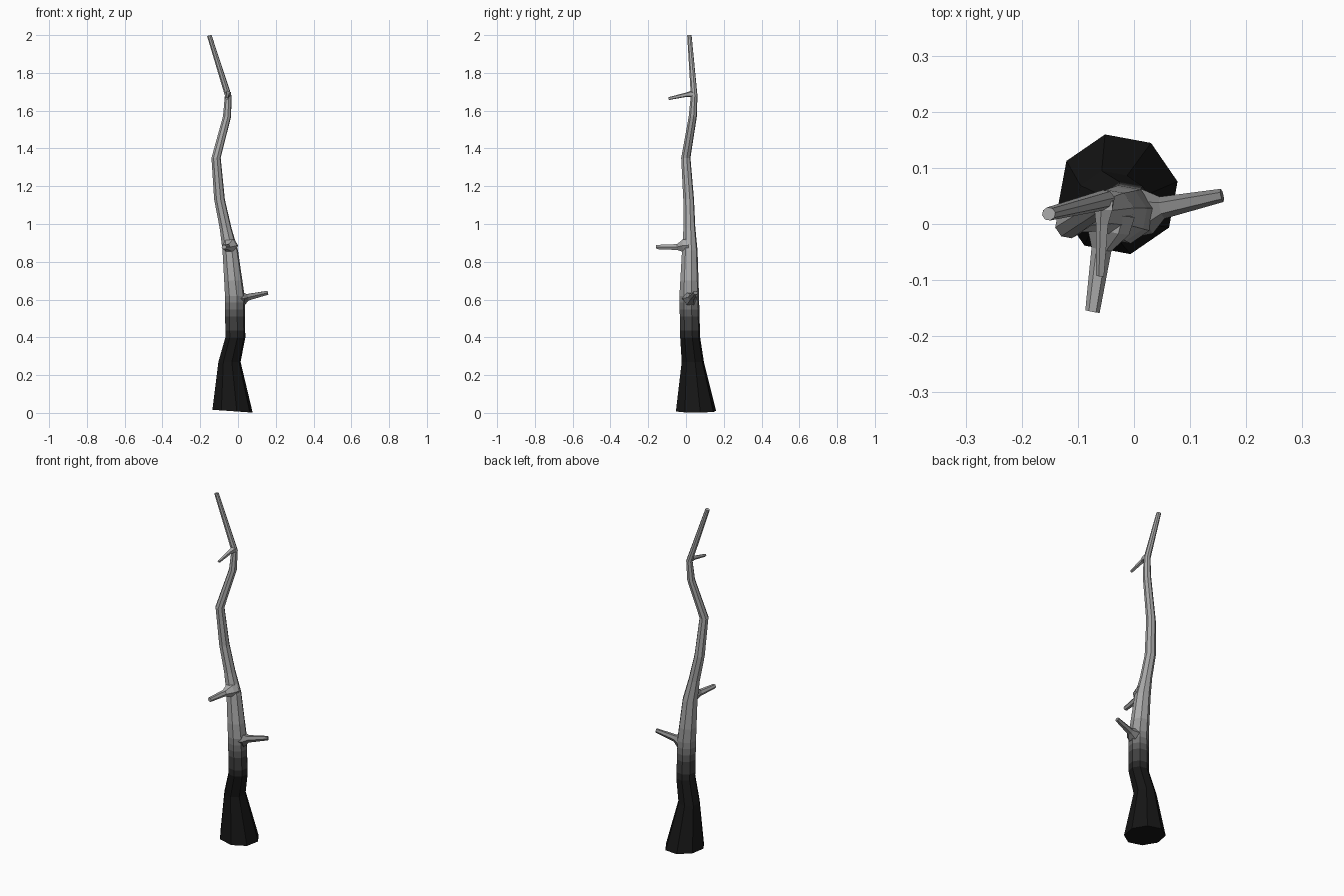
import bpy, bmesh, math
from mathutils import Vector

if "Cube" in bpy.data.objects:
    bpy.data.objects.remove(bpy.data.objects["Cube"])

# bark tones from charred base to bare grey wood
TONES = [0.008, 0.02, 0.05, 0.10, 0.17, 0.25, 0.33, 0.40]
Z_DARK, Z_GREY = 0.38, 0.72
mats = []
for i, t in enumerate(TONES):
    m = bpy.data.materials.new(f"bark_{i}")
    m.diffuse_color = (t, t, t, 1)
    m.use_nodes = True
    m.node_tree.nodes["Principled BSDF"].inputs["Base Color"].default_value = m.diffuse_color
    mats.append(m)


def tone(z):
    f = (z - Z_DARK) / (Z_GREY - Z_DARK)
    return max(0, min(len(TONES) - 1, round(f * (len(TONES) - 1))))


def tube(name, rings, sides, u, v, turn=0.0, tilt=None):
    """Capped tube through rings of (x, y, z, radius), each lying in the u-v plane."""
    bm = bmesh.new()
    loops = []
    for k, (x, y, z, r) in enumerate(rings):
        loop = []
        for i in range(sides):
            a = turn + 2 * math.pi * i / sides
            p = Vector((x, y, z)) + r * (math.cos(a) * u + math.sin(a) * v)
            if tilt:
                p.z += tilt[k] * (p.x - x)
            loop.append(bm.verts.new(p))
        loops.append(loop)
    for a, b in zip(loops, loops[1:]):
        for i in range(sides):
            j = (i + 1) % sides
            bm.faces.new((a[i], a[j], b[j], b[i]))
    bm.faces.new(loops[0][::-1])
    bm.faces.new(loops[-1])
    bmesh.ops.recalc_face_normals(bm, faces=bm.faces)
    me = bpy.data.meshes.new(name)
    for m in mats:
        me.materials.append(m)
    for f in bm.faces:
        f.material_index = tone(f.calc_center_median().z)
    bm.to_mesh(me)
    bm.free()
    ob = bpy.data.objects.new(name, me)
    bpy.context.collection.objects.link(ob)


# trunk: main bends
bends = [(-.029, .053, .009, .109), (-.045, .036, .27, .060), (-.014, .022, .40, .054),
         (-.017, .017, .62, .053), (-.041, .020, .86, .042), (-.066, .018, .98, .032),
         (-.098, .014, 1.13, .029), (-.116, -.001, 1.35, .025), (-.058, .036, 1.57, .022),
         (-.052, .043, 1.68, .018), (-.152, .018, 1.998, .012)]

# extra rings carry the colour fade between the bends
rings = []
for a, b in zip(bends, bends[1:]):
    n = 6 if .39 < a[2] < .5 else 3 if .6 < a[2] < .7 else 1
    rings += [tuple(p + (q - p) * i / n for p, q in zip(a, b)) for i in range(n)]
rings.append(bends[-1])
tilts = [-.07] + [0] * (len(rings) - 2) + [.25]
tube("trunk", rings, 8, Vector((1, 0, 0)), Vector((0, 1, 0)), math.radians(12), tilts)


# branches: flared root, then a thin stub
def branch(name, path, sides=6):
    d = (Vector(path[-1][:3]) - Vector(path[1][:3])).normalized()
    u = d.cross(Vector((0, 0, 1))).normalized()
    tube(name, path, sides, u, u.cross(d))


branch("lower_branch", [(-.01, .02, .605, .045), (.025, .022, .605, .040), (.05, .029, .612, .020),
                        (.157, .051, .636, .012)])
branch("middle_branch", [(-.04, .02, .885, .042), (-.046, -.012, .885, .038), (-.058, -.045, .878, .018),
                         (-.074, -.156, .878, .013)])
branch("upper_branch", [(-.052, .043, 1.685, .018), (-.053, .028, 1.688, .018), (-.056, 0, 1.684, .012),
                        (-.060, -.092, 1.664, .008)], 5)
